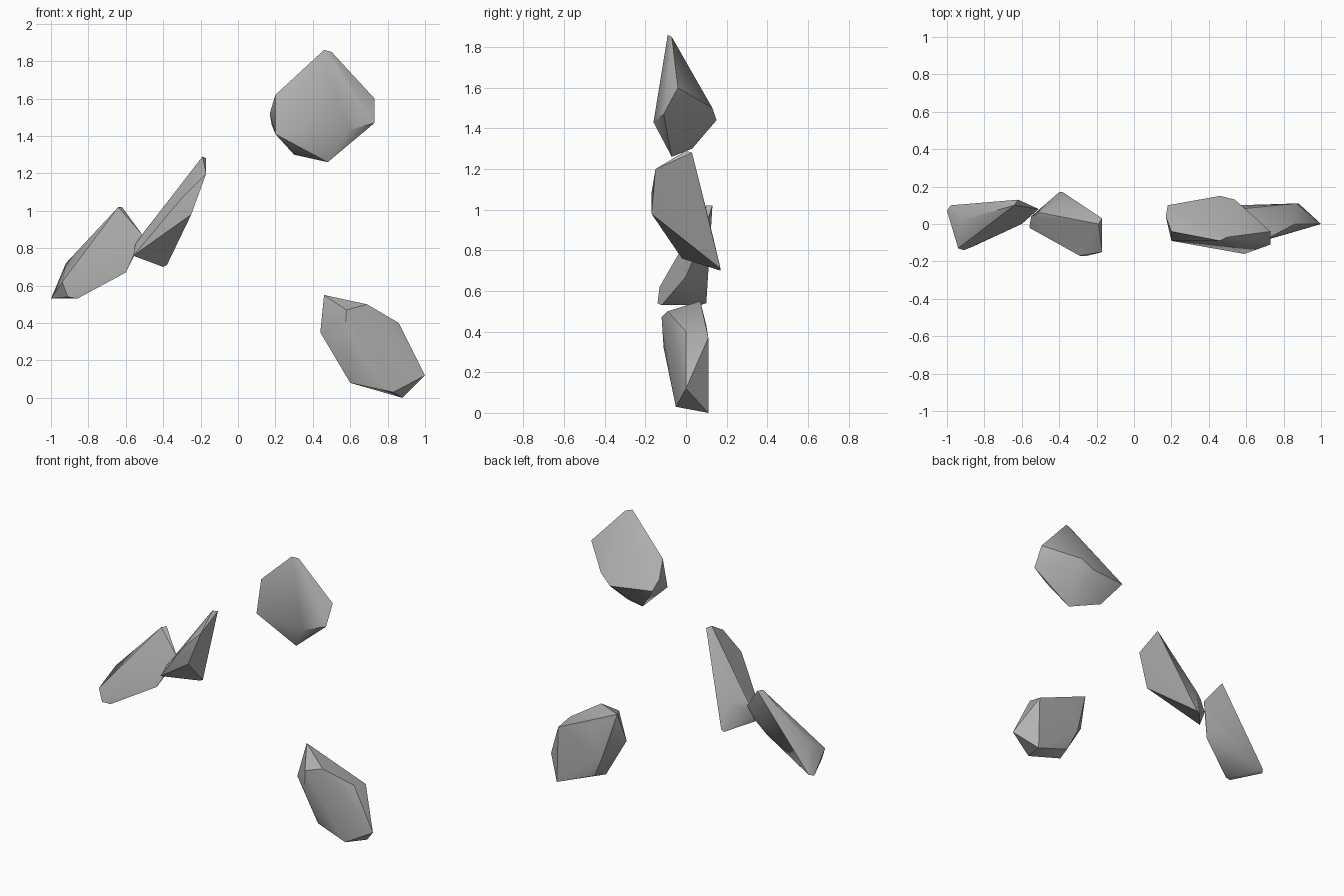
import bpy
import bmesh
import math

cube = bpy.data.objects.get("Cube")
if cube:
    bpy.data.objects.remove(cube, do_unlink=True)

# Single stone colour shared by every shard
stone = bpy.data.materials.new("stone_grey")
stone.use_nodes = True
colour = (.45, .45, .45, 1)
stone.diffuse_color = colour
stone.node_tree.nodes["Principled BSDF"].inputs["Base Color"].default_value = colour


def make_shard(name, corners):
    """Wrap a convex chipped-stone skin around a few corner points."""
    mesh = bpy.data.meshes.new(name)
    bm = bmesh.new()
    for corner in corners:
        bm.verts.new(corner)
    hull = bmesh.ops.convex_hull(bm, input=bm.verts)
    loose = [v for v in bm.verts if not v.link_faces]
    bmesh.ops.delete(bm, geom=loose, context="VERTS")
    bmesh.ops.recalc_face_normals(bm, faces=bm.faces)
    bm.to_mesh(mesh)
    bm.free()
    mesh.materials.append(stone)

    shard = bpy.data.objects.new(name, mesh)
    bpy.context.collection.objects.link(shard)
    bpy.ops.object.select_all(action="DESELECT")
    shard.select_set(True)
    bpy.context.view_layer.objects.active = shard
    bpy.ops.object.shade_smooth_by_angle(angle=math.radians(40))
    return shard


# Upper shard: broad front face, pointed crown
make_shard("upper_rock_shard", [
    (.46, -.09, 1.86), (.50, -.07, 1.85),
    (.73, -.04, 1.60), (.73, -.11, 1.47),
    (.59, -.16, 1.43), (.20, -.09, 1.41),
    (.20, -.04, 1.62), (.17, .04, 1.52),
    (.18, .10, 1.46), (.46, .15, 1.44),
    (.54, .13, 1.50), (.48, -.07, 1.26),
    (.30, .03, 1.30),
])

# Far right-hand shard: slanted wedge
make_shard("outer_rock_shard", [
    (-.64, .10, 1.02), (-.62, .13, 1.02),
    (-.92, .02, .72), (-.94, -.13, .62),
    (-.91, -.14, .54), (-.86, -.12, .53),
    (-1, .07, .53), (-.98, .10, .54),
    (-.60, 0, .67), (-.51, .08, .87),
    (-.55, .05, .77),
])

# Inner shard: tall blade leaning beside the wedge
make_shard("inner_rock_shard", [
    (-.19, 0, 1.29), (-.17, .03, 1.28),
    (-.17, -.15, 1.20), (-.25, -.17, .98),
    (-.29, -.17, 1.08), (-.56, -.02, .76),
    (-.55, .04, .82), (-.50, .06, .89),
    (-.41, .13, .88), (-.40, .17, .70),
    (-.38, .17, .71),
])

# Lower shard: chunky block resting on the ground
make_shard("lower_rock_shard", [
    (.46, .07, .55), (.69, -.09, .50),
    (.58, -.12, .47), (.44, 0, .35),
    (.57, -.11, .32), (.86, 0, .40),
    (.87, .11, .37), (.65, .10, .43),
    (1, 0, .12), (.88, .11, 0),
    (.83, -.05, .03), (.60, -.01, .08),
    (.62, .08, .10), (.55, .10, .25),
])
